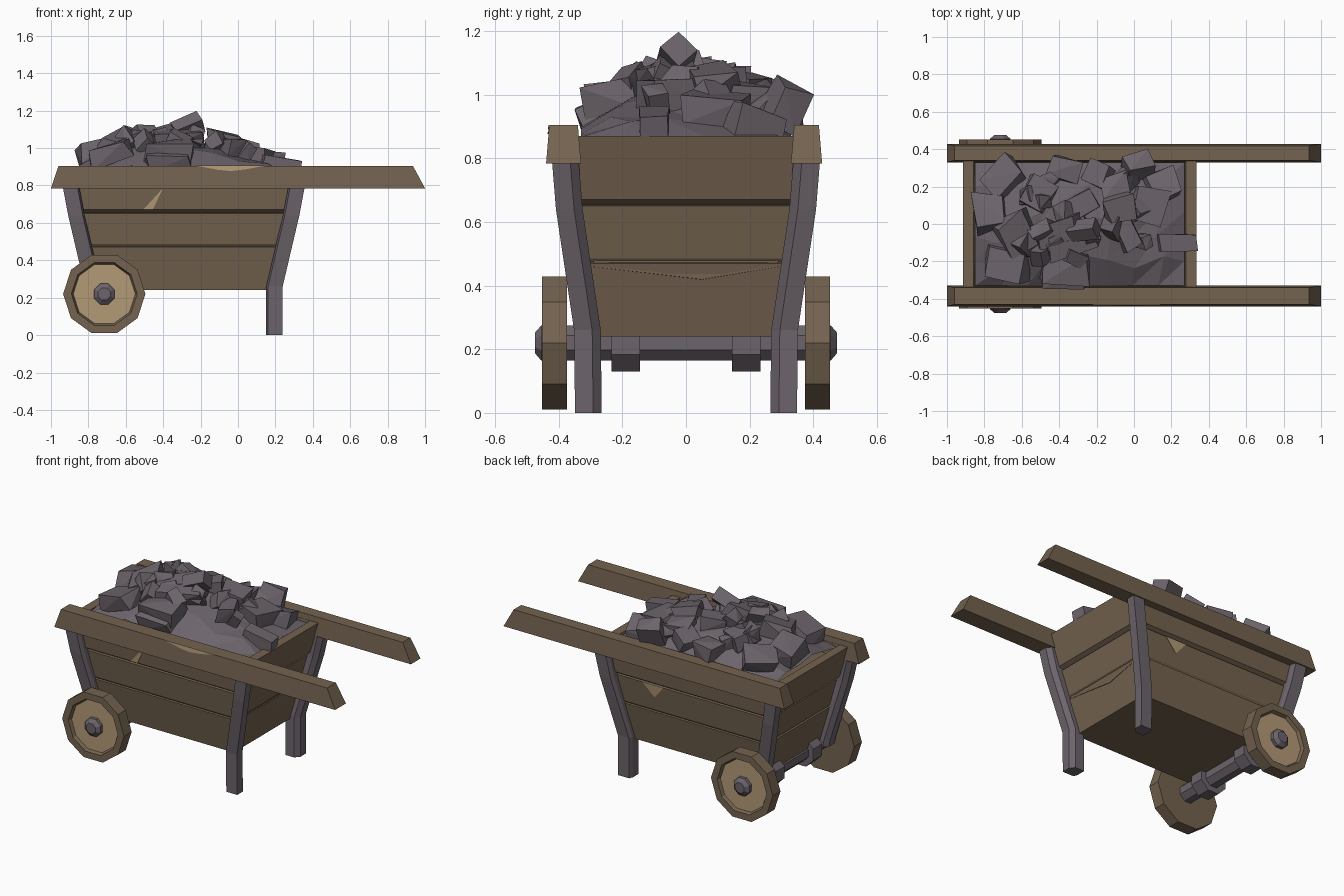
import bpy, bmesh, math, random
from mathutils import Vector, Euler

if "Cube" in bpy.data.objects:
    bpy.data.objects.remove(bpy.data.objects["Cube"])

random.seed(7)
CX = -0.29          # centre of the box along x
AX, AZ = -0.715, 0.22  # axle position


def mat(name, c):
    m = bpy.data.materials.new(name)
    m.diffuse_color = (*c, 1)
    m.use_nodes = True
    m.node_tree.nodes["Principled BSDF"].inputs["Base Color"].default_value = m.diffuse_color
    return m


WOOD = mat("brown wood", (0.175, 0.125, 0.08))
PALE = mat("pale fresh wood", (0.45, 0.32, 0.18))
GREY = mat("grey iron and coal", (0.15, 0.127, 0.147))


def finish(name, bm, m):
    bmesh.ops.recalc_face_normals(bm, faces=bm.faces)
    me = bpy.data.meshes.new(name)
    bm.to_mesh(me)
    bm.free()
    me.materials.append(m)
    ob = bpy.data.objects.new(name, me)
    bpy.context.collection.objects.link(ob)
    return ob


def loft(name, rings, m):
    """Skin a list of equal-length rings and cap both ends."""
    bm = bmesh.new()
    vs = [[bm.verts.new(p) for p in r] for r in rings]
    n = len(rings[0])
    for a, b in zip(vs, vs[1:]):
        for i in range(n):
            j = (i + 1) % n
            bm.faces.new((a[i], a[j], b[j], b[i]))
    bm.faces.new(vs[0])
    bm.faces.new(vs[-1])
    return finish(name, bm, m)


def rect(cx, cy, z, hx, hy):
    return [(cx - hx, cy - hy, z), (cx + hx, cy - hy, z),
            (cx + hx, cy + hy, z), (cx - hx, cy + hy, z)]


def turned(name, profile, sides, m, phase=0.0):
    """Loft of polygons around the axle line; profile is (radius, y)."""
    ang = [phase + 2 * math.pi * i / sides for i in range(sides)]
    return loft(name, [[(AX + r * math.cos(a), y, AZ + r * math.sin(a)) for a in ang]
                       for r, y in profile], m)


def plate(name, pts, d, m):
    """Thin chip: polygon pts extruded by vector d."""
    return loft(name, [pts, [tuple(Vector(p) + Vector(d)) for p in pts]], m)


# Flared plank box: outer profile with plank seams, rim, then inside down to the bed
profile = [(0.24, 0.472, 0.302), (0.47, 0.522, 0.337), (0.474, 0.513, 0.328),
           (0.486, 0.522, 0.337), (0.65, 0.555, 0.355), (0.654, 0.543, 0.343),
           (0.671, 0.574, 0.369), (0.87, 0.625, 0.385), (0.87, 0.568, 0.335), (0.80, 0.55, 0.32)]
loft("plank_box", [rect(CX, 0, z, hx, hy) for z, hx, hy in profile], WOOD)

# Handle rails with slanted ends
for s, out, side in ((-1, 0.44, "front"), (1, 0.428, "back")):
    rail = [[(-1, s * 0.33, 0.785), (1, s * 0.33, 0.785), (1, s * out, 0.785), (-1, s * out, 0.785)],
            [(-0.96, s * 0.34, 0.905), (0.935, s * 0.34, 0.905),
             (0.935, s * (out - .01), 0.905), (-0.96, s * (out - .01), 0.905)]]
    loft(side + "_handle_rail", rail, WOOD)


# Corner posts: the handle end stands on the ground, the wheel end stops at the box
def post_ring(x, y, z, sx, sy):
    a, b, c = 0.044, 0.042, 0.018     # outer corner plus chamfered inner flanks
    sec = [(a, b), (a, -b + 0.027), (c, -b), (-a, -b), (-a, c), (-a + 0.01, b)]
    return [(CX + sx * (x + u), sy * (y + v), z) for u, v in sec]


path = [(0, 0.485, 0.307), (0.26, 0.485, 0.31), (0.64, 0.574, 0.367), (0.80, 0.604, 0.38)]
for sx in (1, -1):
    for sy in (1, -1):
        pts = path if sx > 0 else [(0.22, 0.48, 0.307)] + path[1:]
        loft("leg_post" if sx > 0 else "short_post",
             [post_ring(x, y, z, sx, sy) for z, x, y in pts], GREY)

# Axle with chamfered ends, two octagonal clamps, two wheels
turned("axle", [(0.035, -0.475), (0.06, -0.455), (0.06, 0.455), (0.035, 0.475)],
       8, GREY, math.pi / 8)
for s in (-1, 1):
    turned("axle_clamp", [(0.097, s * 0.145), (0.097, s * 0.235)], 8, GREY, math.pi / 8)
    turned("wheel_rim", [(0.22, s * 0.375), (0.22, s * 0.453), (0.176, s * 0.453), (0.165, s * 0.43)],
           10, WOOD)
    turned("wheel_disc", [(0.166, s * 0.425), (0.166, s * 0.434)], 10, PALE)

# Chipped spots showing fresh wood
plate("rail_chip", [(-0.22, -0.4305, 0.9055), (0.14, -0.4305, 0.9055), (0.04, -0.4325, 0.886),
                    (-0.04, -0.433, 0.877), (-0.11, -0.4325, 0.884)], (0, -0.002, 0), PALE)
plate("front_plank_chip", [(-0.40, -0.376, 0.787), (-0.455, -0.368, 0.672), (-0.505, -0.368, 0.672)],
      (0, -0.005, 0), PALE)
plate("back_plank_chip", [(-0.09, 0.353, 0.651), (0.06, 0.353, 0.651), (-0.02, 0.344, 0.57)],
      (0, 0.005, 0), PALE)
# Splintered upper edge on the lowest end plank
ex = CX + 0.52
loft("end_plank_splinter", [[(ex - d, -0.29, z1), (ex - d - 0.007, 0.05, z2), (ex - d, 0.29, z1),
                             (ex - d - 0.004, 0.29, 0.485), (ex - d - 0.004, -0.29, 0.485)]
                            for d, z1, z2 in ((0.02, 0.455, 0.415), (-0.001, 0.46, 0.42))], WOOD)


# Coal heap: faceted mound plus angular lumps, lower towards the handles
def height(x, y):
    d = (x + 0.38)
    u, v = (d / 0.70, abs(y / 0.37)) if d > 0 else (-d / 0.53, abs(y / 0.37))
    return 0.85 + 0.19 * max(0, 1 - u ** (1.8 if d > 0 else 3)) * max(0, 1 - v ** 2.6)


bm = bmesh.new()
NX, NY = 8, 5
grid = []
for i in range(NX + 1):
    row = []
    for j in range(NY + 1):
        x, y = CX - 0.56 + 1.12 * i / NX, -0.33 + 0.66 * j / NY
        if 0 < i < NX and 0 < j < NY:
            x += random.uniform(-0.04, 0.04)
            y += random.uniform(-0.04, 0.04)
        row.append(bm.verts.new((x, y, height(x, y) - 0.005 + random.uniform(-0.015, 0.015))))
    grid.append(row)
for i in range(NX):
    for j in range(NY):
        a, b, c, d = grid[i][j], grid[i + 1][j], grid[i + 1][j + 1], grid[i][j + 1]
        bm.faces.new((a, b, c))
        bm.faces.new((a, c, d))
mound = finish("coal_mound", bm, GREY)
if mound.data.polygons[0].normal.z < 0:
    mound.data.flip_normals()


def lump(x, y, z, size, rot, jitter=0.14):
    """Angular chunk: hull of a jittered, rotated block."""
    bm = bmesh.new()
    e = Euler(rot)
    for a in (-0.5, 0.5):
        for b in (-0.5, 0.5):
            for c in (-0.5, 0.5):
                p = Vector([(k + random.uniform(-jitter, jitter)) * s for k, s in zip((a, b, c), size)])
                p.rotate(e)
                bm.verts.new(p + Vector((x, y, z)))
    bmesh.ops.convex_hull(bm, input=bm.verts)
    bmesh.ops.dissolve_limit(bm, angle_limit=0.12, verts=bm.verts, edges=bm.edges)
    finish("coal_lump", bm, GREY)


# Main lumps: x, y, length, width, turn
main = [(-0.36, 0.29, .17, .13, -.2), (-0.10, 0.19, .12, .13, .2),
        (0.08, 0.09, .20, .16, -.2), (-0.34, -0.08, .25, .15, .4), (-0.06, 0.0, .09, .25, .4),
        (-0.37, -0.24, .23, .15, 0), (-0.70, 0.24, .18, .15, .8), (-0.76, 0.06, .16, .19, .1),
        (-0.62, -0.05, .18, .2, .6), (-0.68, -0.22, .25, .17, -.2), (-0.28, 0.1, .14, .1, .5),
        (0.15, 0.21, .15, .15, .4), (-0.19, 0.27, .12, .12, 1), (-0.52, 0.16, .16, .15, -.5)]
for x, y, l, w, t in main:
    # tilt roughly with the slope of the heap
    lump(x, y, height(x, y) + 0.008, (l, w, 0.09),
         (-1.0 * y + random.uniform(-.15, .15), 0.5 * (x + 0.3) + random.uniform(-.15, .15), t))
# Standout lumps: upright tip, tipped blocks at the edges
lump(-0.27, -0.03, 1.115, (0.15, 0.08, 0.09), (0.75, -0.4, 0.1), 0.05)
lump(-0.40, -0.05, 1.07, (0.22, 0.12, 0.07), (0.1, -0.2, 0.3))
lump(0.23, -0.10, 0.905, (0.20, 0.09, 0.09), (0, 0.15, 0), 0.05)
lump(-0.08, 0.08, 1.05, (0.15, 0.14, 0.08), (0.1, 0.2, 0.3))
lump(0.02, 0.31, 0.965, (0.15, 0.10, 0.14), (-0.4, 0.2, 0.3), 0.08)
lump(-0.37, -0.28, 0.93, (0.23, 0.11, 0.10), (0.3, 0, 0), 0.08)
# Small filler chunks
for i in range(14):
    x, y = CX + random.uniform(-0.40, 0.36), random.uniform(-0.2, 0.25)
    lump(x, y, height(x, y) + 0.02, [random.uniform(0.06, 0.12) for _ in range(3)],
         [random.uniform(-0.7, 0.7) for _ in range(3)])
